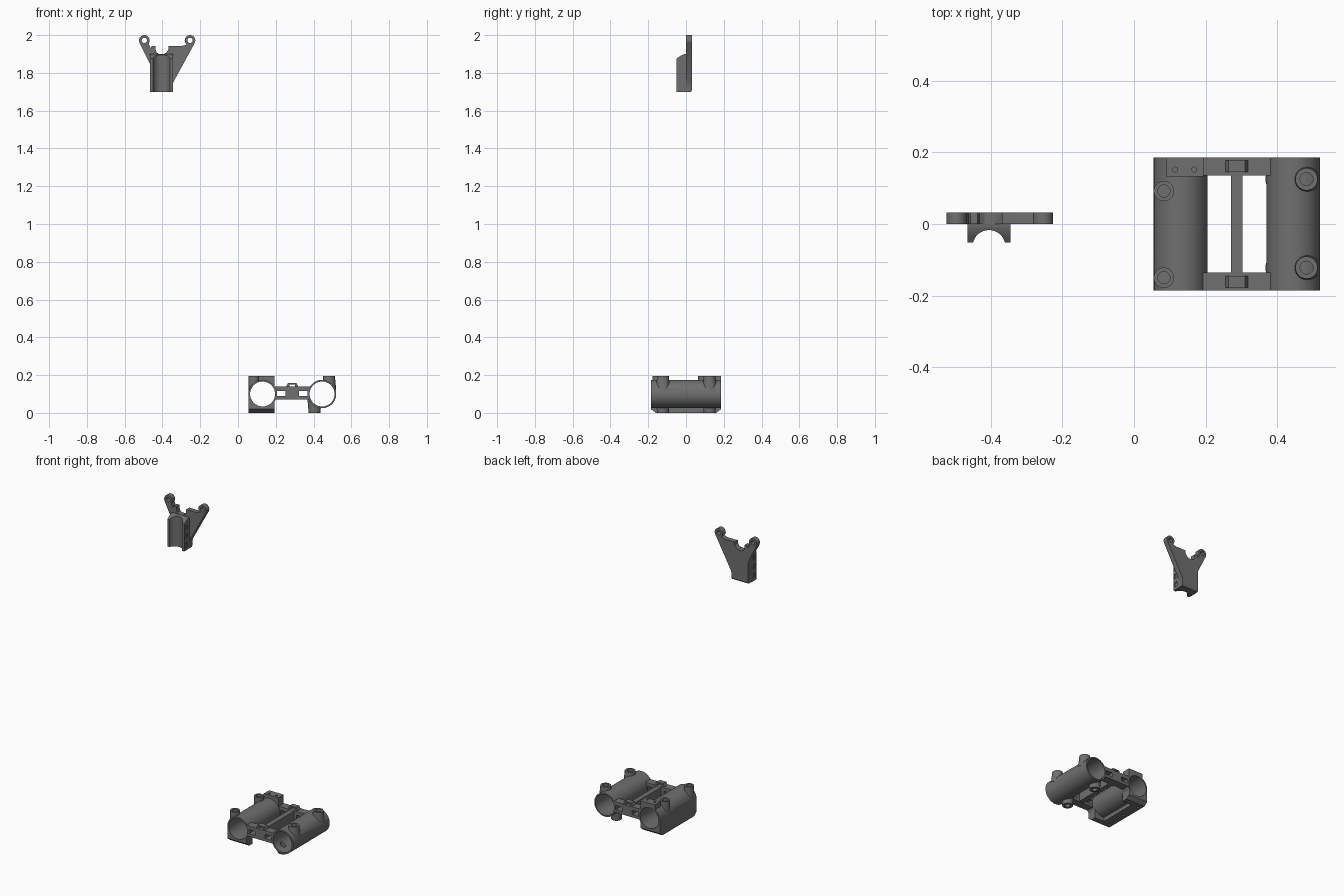
import bpy, bmesh, math
from mathutils import Vector, Matrix

if "Cube" in bpy.data.objects:
    bpy.data.objects.remove(bpy.data.objects["Cube"])

dark = bpy.data.materials.new('dark_grey')
dark.diffuse_color = (0.16, 0.16, 0.16, 1)
dark.use_nodes = True
dark.node_tree.nodes["Principled BSDF"].inputs["Base Color"].default_value = dark.diffuse_color


def finish(name, bm):
    bmesh.ops.recalc_face_normals(bm, faces=bm.faces)
    me = bpy.data.meshes.new(name)
    bm.to_mesh(me)
    bm.free()
    me.materials.append(dark)
    ob = bpy.data.objects.new(name, me)
    bpy.context.collection.objects.link(ob)
    return ob


def box(name, x0, x1, y0, y1, z0, z1):
    bm = bmesh.new()
    m = Matrix.Translation(((x0 + x1) / 2, (y0 + y1) / 2, (z0 + z1) / 2))
    bmesh.ops.create_cube(bm, size=1, matrix=m @ Matrix.Diagonal((x1 - x0, y1 - y0, z1 - z0, 1)))
    return finish(name, bm)


def cyl(name, axis, centre, a, b, r, r2=None, n=48):
    """Cylinder along y or z from a to b; centre holds the other two coordinates."""
    bm = bmesh.new()
    if axis == 'z':
        m = Matrix.Translation((centre[0], centre[1], (a + b) / 2))
    else:
        m = Matrix.Translation((centre[0], (a + b) / 2, centre[1])) @ Matrix.Rotation(-math.pi / 2, 4, 'X')
    bmesh.ops.create_cone(bm, cap_ends=True, segments=n, radius1=r, radius2=r2 or r, depth=b - a, matrix=m)
    return finish(name, bm)


def extrude(name, pts, axis, a, b):
    """Extrude an (x,z) outline along y, or a (y,z) outline along x."""
    bm = bmesh.new()
    place = (lambda p: (p[0], a, p[1])) if axis == 'y' else (lambda p: (a, p[0], p[1]))
    f = bm.faces.new([bm.verts.new(place(p)) for p in pts])
    g = bmesh.ops.extrude_face_region(bm, geom=[f])
    d = Vector((0, b - a, 0)) if axis == 'y' else Vector((b - a, 0, 0))
    bmesh.ops.translate(bm, vec=d, verts=[v for v in g['geom'] if isinstance(v, bmesh.types.BMVert)])
    return finish(name, bm)


def combine(ob, tools, op):
    for t in tools:
        mod = ob.modifiers.new('b', 'BOOLEAN')
        mod.operation, mod.object, mod.solver = op, t, 'EXACT'
        bpy.context.view_layer.objects.active = ob
        bpy.ops.object.modifier_apply(modifier=mod.name)
        bpy.data.objects.remove(t)


def smooth(ob):
    bpy.ops.object.select_all(action='DESELECT')
    ob.select_set(True)
    bpy.context.view_layer.objects.active = ob
    bpy.ops.object.shade_smooth_by_angle(angle=math.radians(30))


E, R, BORE, ZC = 0.186, 0.075, 0.066, 0.1
XL, XR = 0.13, 0.445


def bore(x):
    return cyl('bore', 'y', (x, ZC), -0.3, 0.3, BORE, n=64)


# left tube: flat foot, end pads, top screw bosses and mounting pad
left = cyl('left_tube', 'y', (XL, ZC), -E, E, R, n=64)
side = [(-E, 0.1), (-E, 0.02), (-0.16, 0), (0.16, 0), (E, 0.02), (E, 0.1)]
adds = [extrude('foot', side, 'x', 0.055, 0.125)]
for s in (-1, 1):
    pad = [(s * E, 0.1), (s * E, 0.02), (s * 0.16, 0), (s * 0.125, 0), (s * 0.125, 0.1)]
    adds.append(extrude('pad', pad, 'x', 0.12, 0.192))
adds.append(box('mount', 0.09, 0.194, 0.132, E, 0.1, 0.195))
left_y = (0.092, -0.15)
for y in left_y:
    adds.append(cyl('boss', 'z', (0.0835, y), 0.08, 0.195, 0.0285))
combine(left, adds, 'UNION')
cuts = [bore(XL)]
for y in left_y:
    cuts.append(cyl('hole', 'z', (0.0835, y), 0.175, 0.25, 0.017))
for x in (0.115, 0.168):
    cuts.append(cyl('hole', 'z', (x, 0.152), 0.17, 0.25, 0.007, n=24))
for y in (-0.13, 0, 0.13):
    cuts.append(cyl('hole', 'z', (0.08, y), -0.05, 0.025, 0.009, n=24))
combine(left, cuts, 'DIFFERENCE')
smooth(left)

# right tube: flared screw bosses on top and underneath
right = cyl('right_tube', 'y', (XR, ZC), -E, E, R, n=64)
right_y = (0.125, -0.122)
adds, cuts = [], [bore(XR)]
for y in right_y:
    adds.append(cyl('boss', 'z', (0.482, y), 0.12, 0.195, 0.038, 0.031))
    adds.append(cyl('boss', 'z', (0.405, y), 0.0, 0.08, 0.031, 0.038))
    cuts.append(cyl('hole', 'z', (0.482, y), 0.1, 0.25, 0.018))
    cuts.append(cyl('hole', 'z', (0.405, y), -0.05, 0.1, 0.016))
combine(right, adds, 'UNION')
combine(right, cuts, 'DIFFERENCE')
smooth(right)

# connecting frame: two end bridges with windows and nubs, central spine
frame = box('connecting_frame', 0.271, 0.303, -0.15, 0.15, 0.075, 0.138)
adds, cuts = [], []
for s in (-1, 1):
    y0, y1 = sorted((s * 0.135, s * E))
    adds.append(box('bridge', 0.17, 0.405, y0, y1, 0.072, 0.14))
    n0, n1 = sorted((s * 0.145, s * 0.178))
    adds.append(extrude('nub', [(0.25, 0.13), (0.264, 0.158), (0.31, 0.158), (0.324, 0.13)], 'y', n0, n1))
    for x0, x1 in ((0.207, 0.252), (0.322, 0.368)):
        cuts.append(box('window', x0, x1, y0 - 0.01, y1 + 0.01, 0.09, 0.117))
    cuts.append(box('slot', 0.273, 0.301, y0 - 0.01, y1 + 0.01, 0.139, 0.15))
cuts += [bore(XL), bore(XR)]
combine(frame, adds, 'UNION')
combine(frame, cuts, 'DIFFERENCE')
smooth(frame)

# bracket: flared back plate with two eyelets and a saddle
outline = [(-0.463, 1.70), (-0.346, 1.70), (-0.343, 1.75), (-0.229, 1.958), (-0.272, 1.95),
           (-0.295, 1.943), (-0.368, 1.943), (-0.368, 1.925), (-0.379, 1.908), (-0.392, 1.90),
           (-0.418, 1.90), (-0.431, 1.908), (-0.437, 1.925), (-0.437, 1.943), (-0.457, 1.943),
           (-0.462, 1.928), (-0.473, 1.957), (-0.522, 1.959), (-0.463, 1.84)]
bracket = extrude('bracket', outline, 'y', 0, 0.032)
eyes = [(-0.496, 1.972), (-0.254, 1.972)]
adds = [cyl('eye', 'y', c, 0, 0.032, 0.028) for c in eyes]
saddle = [(0.01, 1.70), (-0.051, 1.70), (-0.051, 1.875), (-0.03, 1.89), (-0.01, 1.899), (0.01, 1.899)]
adds.append(extrude('saddle', saddle, 'x', -0.465, -0.345))
combine(bracket, adds, 'UNION')
cuts = [cyl('hole', 'y', c, -0.1, 0.1, 0.014, n=32) for c in eyes]
cuts.append(cyl('channel', 'z', (-0.405, -0.063), 1.6, 2.0, 0.046))
for z in (1.735, 1.79, 1.845):
    for x0, x1 in ((-0.48, -0.459), (-0.351, -0.33)):
        cuts.append(box('strap_slot', x0, x1, -0.045, -0.018, z - 0.013, z + 0.013))
# bevelled lower back edge
cuts.append(extrude('chamfer', [(0.02, 1.69), (0.04, 1.69), (0.04, 1.722)], 'x', -0.6, -0.2))
combine(bracket, cuts, 'DIFFERENCE')
smooth(bracket)
